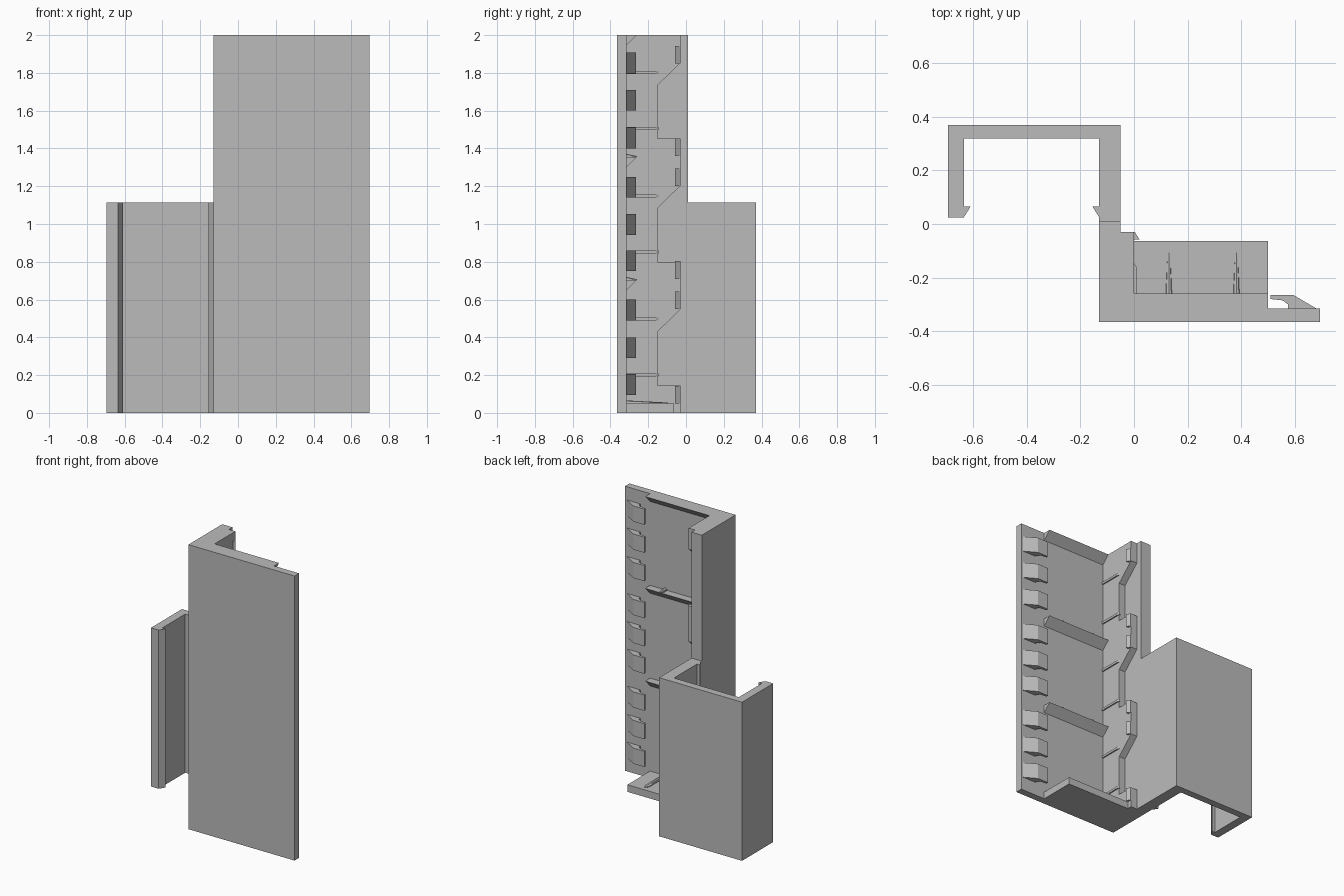
import bpy, bmesh

grey = bpy.data.materials.new("plain grey")
grey.diffuse_color = (0.5, 0.5, 0.5, 1)


def prism(name, profile, axis, lo, hi):
    """Extrude a 2D profile along an axis: x takes (y,z), y takes (x,z), z takes (x,y)."""
    def place(p, t):
        return {"x": (t, p[0], p[1]), "y": (p[0], t, p[1]), "z": (p[0], p[1], t)}[axis]
    bm = bmesh.new()
    face = bm.faces.new([bm.verts.new(place(p, lo)) for p in profile])
    ext = bmesh.ops.extrude_face_region(bm, geom=[face])
    step = place((0, 0), hi - lo)
    bmesh.ops.translate(bm, vec=step,
                        verts=[v for v in ext["geom"] if isinstance(v, bmesh.types.BMVert)])
    bmesh.ops.recalc_face_normals(bm, faces=bm.faces)
    mesh = bpy.data.meshes.new(name)
    bm.to_mesh(mesh)
    bm.free()
    mesh.materials.append(grey)
    obj = bpy.data.objects.new(name, mesh)
    bpy.context.collection.objects.link(obj)
    return obj


def box(name, x, y, z):
    return prism(name, [(x[0], y[0]), (x[1], y[0]), (x[1], y[1]), (x[0], y[1])], "z", *z)


# Front plate and the tall side wall
prism("front_plate_and_wall", [(-0.13, -0.365), (0.695, -0.365), (0.695, -0.315),
                               (-0.05, -0.315), (-0.05, 0.01), (-0.13, 0.01)], "z", 0, 2)

# Inner wall layer with a repeating notched rear edge
edge = [(-0.315, 0), (-0.03, 0), (-0.03, 0.145), (-0.15, 0.145)]
for z in (0.43, 1.085, 1.735):
    edge += [(-0.15, z), (-0.03, z + 0.117)]
    if z < 1.7:
        edge += [(-0.03, z + 0.368), (-0.15, z + 0.368)]
edge += [(-0.03, 2), (-0.315, 2)]
prism("notched_wall_layer", edge, "x", -0.05, 0)

# Small catches on the wall layer's rear tabs
for z in (0.05, 0.55, 0.71, 1.20, 1.36, 1.85):
    prism("wall_catch", [(-0.01, -0.03), (0.003, -0.03), (0.02, -0.057), (-0.01, -0.057)],
          "z", z, z + 0.093)

# Thin ribs across the wall
for z in (0.192, 0.488, 0.845, 1.14, 1.497, 1.795):
    prism("wall_rib", [(-0.005, -0.315), (0.009, -0.315), (0.009, -0.16), (0, -0.145),
                       (-0.005, -0.145)], "z", z, z + 0.016)

# Floor and sloped ledges on the plate
box("floor", (0, 0.5), (-0.315, -0.063), (0, 0.05))
for top in (0.703, 1.355, 2.0):
    prism("ledge", [(-0.315, top), (-0.315, top - 0.055), (-0.26, top)], "x", 0, 0.5)

# Rounded ribs on the floor and the two middle ledges
for z, end in ((0.05, -0.095), (0.703, -0.26), (1.355, -0.26)):
    for x in (0.13, 0.382):
        rib = prism("ledge_rib", [(x - 0.016, z), (x - 0.011, z + 0.012), (x, z + 0.016),
                                  (x + 0.011, z + 0.012), (x + 0.016, z)], "y", -0.315, end)
        for v in rib.data.vertices:
            if v.co.y > end - 0.001:
                v.co.x = x + (v.co.x - x) * 0.4
                v.co.z = z + (v.co.z - z) * 0.3
        prism("ledge_rib_base", [(x - 0.016, -0.315), (x + 0.016, -0.315),
                                 (x + 0.016, end - 0.02), (x + 0.006, end),
                                 (x - 0.006, end), (x - 0.016, end - 0.02)], "z", z, z + 0.005)

# Row of hooked clips along the free edge
for z in (0.095, 0.29, 0.49, 0.75, 0.943, 1.14, 1.40, 1.60, 1.797):
    prism("edge_clip", [(0.51, -0.265), (0.595, -0.265), (0.68, -0.315), (0.575, -0.315),
                        (0.575, -0.30), (0.555, -0.285), (0.51, -0.28)], "z", z, z + 0.11)

# Rear channel with inward hooks on both arms
prism("rear_channel", [(-0.05, 0.01), (-0.05, 0.37), (-0.695, 0.37), (-0.695, 0.025),
                       (-0.635, 0.025), (-0.61, 0.065), (-0.635, 0.065), (-0.635, 0.32),
                       (-0.13, 0.32), (-0.13, 0.065), (-0.155, 0.065), (-0.13, 0.025),
                       (-0.13, 0.01)], "z", 0, 1.115)
